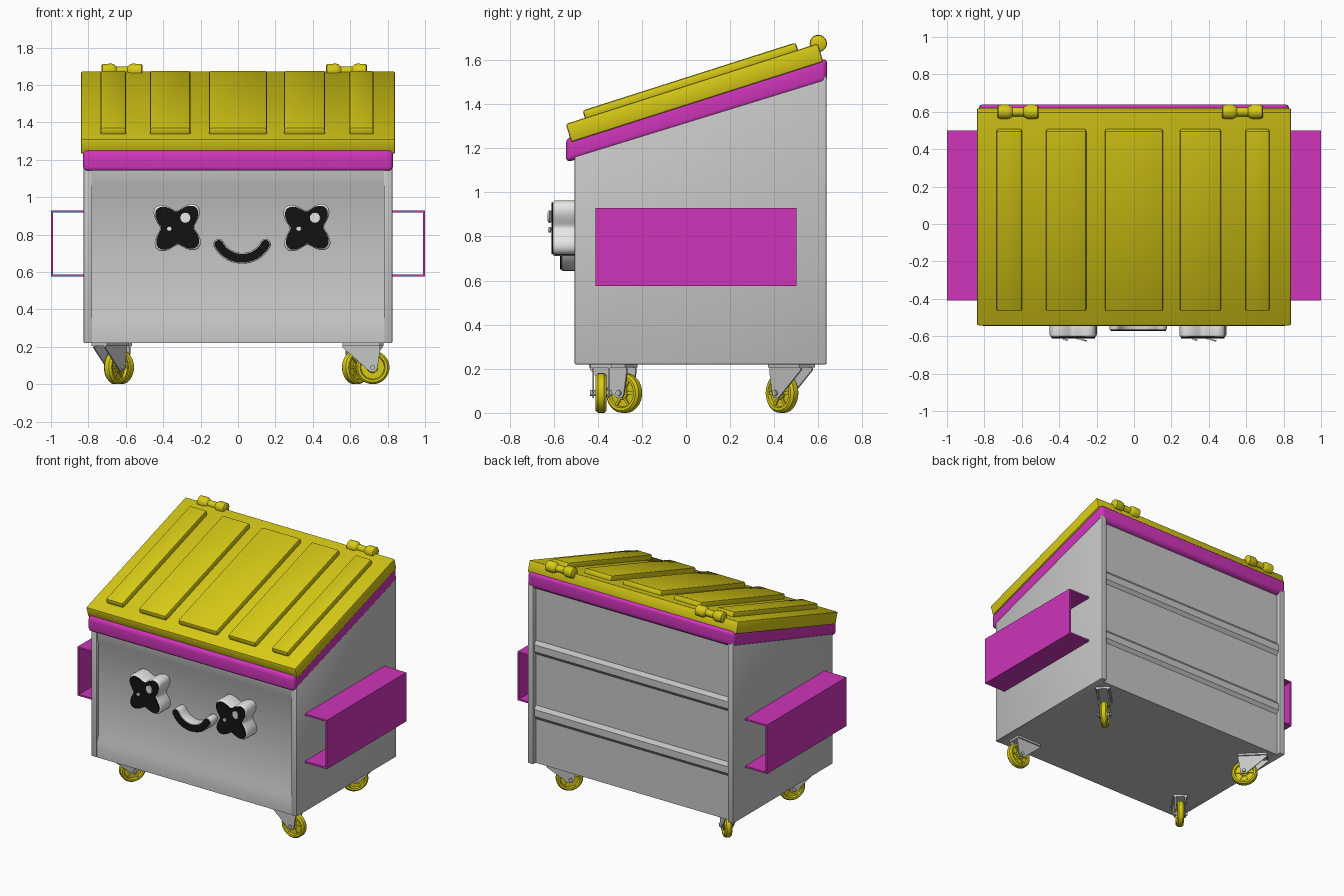
import bpy, bmesh, math
from mathutils import Matrix, Vector

if "Cube" in bpy.data.objects:
    bpy.data.objects.remove(bpy.data.objects["Cube"], do_unlink=True)


def material(name, rgb):
    m = bpy.data.materials.new(name)
    m.use_nodes = True
    m.diffuse_color = (*rgb, 1)
    m.node_tree.nodes["Principled BSDF"].inputs["Base Color"].default_value = (*rgb, 1)
    return m


GREY = material("light grey metal", (0.56, 0.57, 0.56))
YELLOW = material("yellow plastic", (0.68, 0.59, 0.008))
MAGENTA = material("magenta paint", (0.62, 0.035, 0.49))
BLACK = material("black", (0.006, 0.006, 0.006))
WHITE = material("white", (0.8, 0.8, 0.8))


def finish(name, bm, mat, bevel=0, segments=2, matrix=None):
    """Bevel the sharp edges, shade by angle and link the object."""
    bmesh.ops.recalc_face_normals(bm, faces=bm.faces)
    if bevel:
        sharp = [e for e in bm.edges if e.calc_face_angle(0) > math.radians(35)]
        bmesh.ops.bevel(bm, geom=sharp, offset=bevel, segments=segments,
                        profile=0.5, affect='EDGES', clamp_overlap=True)
    if matrix:
        bm.transform(matrix)
    mesh = bpy.data.meshes.new(name)
    bm.to_mesh(mesh)
    bm.free()
    mesh.materials.append(mat)
    mesh.shade_smooth()
    mesh.set_sharp_from_angle(angle=math.radians(38))
    ob = bpy.data.objects.new(name, mesh)
    bpy.context.scene.collection.objects.link(ob)
    return ob


def prism(name, pts, axis, lo, hi, mat, **kw):
    """Extrude a flat outline: (y, z) along x, or (x, z) along y."""
    bm = bmesh.new()

    def place(p, d):
        return (d, p[0], p[1]) if axis == 'x' else (p[0], d, p[1])
    face = bm.faces.new([bm.verts.new(place(p, lo)) for p in pts])
    top = bmesh.ops.extrude_face_region(bm, geom=[face])["geom"]
    shift = Vector(place((0, 0), hi - lo))
    bmesh.ops.translate(bm, vec=shift, verts=[g for g in top if isinstance(g, bmesh.types.BMVert)])
    return finish(name, bm, mat, **kw)


def lathe(name, profile, mat, sides=32, matrix=None):
    """Turn (x, radius) points around the x axis."""
    bm = bmesh.new()
    rings = []
    for x, r in profile:
        rings.append([bm.verts.new((x, r * math.cos(k * math.tau / sides), r * math.sin(k * math.tau / sides)))
                      for k in range(sides)])
    for a, b in zip(rings, rings[1:]):
        for k in range(sides):
            j = (k + 1) % sides
            bm.faces.new((a[k], a[j], b[j], b[k]))
    bm.faces.new(rings[0])
    bm.faces.new(rings[-1])
    return finish(name, bm, mat, matrix=matrix)


def box(name, x, y, z, mat, **kw):
    return prism(name, [(y[0], z[0]), (y[1], z[0]), (y[1], z[1]), (y[0], z[1])], 'x', x[0], x[1], mat, **kw)


# Bin body: pressed centre section between two flat side plates
rib = [(-0.05, 0), (-0.025, 0.02), (0.025, 0.02), (0.05, 0)]
body = [(-0.5, 0.22), (-0.5, 0.34), (-0.483, 0.38), (-0.483, 1.04), (-0.498, 1.07), (-0.498, 1.17), (0.605, 1.52)]
for height in (1.06, 0.59):
    body += [(0.605 + d, height - h) for h, d in rib]
body += [(0.605, 0.22)]
prism("bin_body", body, 'x', -0.785, 0.785, GREY)
side = [(-0.505, 0.22), (0.637, 0.22), (0.637, 1.53), (-0.505, 1.17)]
for s, tag in ((1, "left"), (-1, "right")):
    prism(tag + "_side_plate", side, 'x', s * 0.78, s * 0.825, GREY, bevel=0.005)
    # Fork pocket: open-ended channel
    channel = [(0.82, 0.575), (1, 0.575), (1, 0.93), (0.82, 0.93),
               (0.82, 0.918), (0.988, 0.918), (0.988, 0.587), (0.82, 0.587)]
    prism(tag + "_fork_pocket", [(s * x, z) for x, z in channel], 'y', -0.41, 0.5, MAGENTA)

# Rim under the lid
prism("rim", [(-0.545, 1.135), (0.64, 1.5), (0.64, 1.61), (-0.545, 1.245)], 'x', -0.83, 0.83,
      MAGENTA, bevel=0.026, segments=4)

# Sloping lid with raised panels
prism("lid", [(-0.52, 1.228), (0.622, 1.592), (0.598, 1.675), (-0.545, 1.31)], 'x', -0.84, 0.84,
      YELLOW, bevel=0.01)


def lid_z(y, up):
    return (y, 1.31 + 0.319 * (y + 0.545) + up)


panel = [lid_z(-0.455, -0.012), lid_z(0.512, -0.012), lid_z(0.497, 0.037), lid_z(-0.47, 0.037)]
for i, (x, w) in enumerate([(-0.667, 0.068), (-0.363, 0.108), (0, 0.155), (0.355, 0.11), (0.66, 0.065)]):
    prism(f"lid_panel_{i + 1}", panel, 'x', x - w, x + w, YELLOW, bevel=0.012)

# Waisted hinge rolls
half = [(0.11, 0.028), (0.104, 0.037), (0.055, 0.039), (0.04, 0.033), (0.03, 0.024)]
roll = half + [(-x, r) for x, r in reversed(half)]
for x, tag in ((0.58, "left"), (-0.62, "right")):
    lathe(tag + "_hinge", roll, YELLOW, matrix=Matrix.Translation((x, 0.6, 1.675)))


# Face
def blob(cx, cz, scale):
    pts = []
    for k in range(64):
        a = k * math.tau / 64
        r = scale * (0.125 + 0.033 * math.cos(4 * (a - math.radians(47))))
        pts.append((cx + r * math.cos(a), cz + r * math.sin(a)))
    return pts


def arc_band(cx, cz, radius, half_angle, width):
    """Smile outline: a bent strip with round ends."""
    pts = []
    n = 16

    def polar(a, r, ox=cx, oz=cz):
        return (ox + r * math.cos(a), oz + r * math.sin(a))
    a0, a1 = -math.pi / 2 - half_angle, -math.pi / 2 + half_angle
    pts += [polar(a0 + (a1 - a0) * k / n, radius + width) for k in range(n + 1)]
    pts += [polar(a1 + math.pi * k / 8, width, *polar(a1, radius)) for k in range(1, 8)]
    pts += [polar(a1 + (a0 - a1) * k / n, radius - width) for k in range(n + 1)]
    pts += [polar(a0 + math.pi + math.pi * k / 8, width, *polar(a0, radius)) for k in range(1, 8)]
    return pts


for cx, tag in ((0.368, "left"), (-0.325, "right")):
    prism(tag + "_eye_body", blob(cx, 0.837, 1), 'y', -0.604, -0.48, WHITE, bevel=0.012, segments=3)
    prism(tag + "_eye_front", blob(cx, 0.837, 0.93), 'y', -0.611, -0.602, BLACK)
    for dx, dz, r in ((0.045, 0.053, 0.028), (-0.042, -0.006, 0.013)):
        lathe(tag + "_eye_glint", [(-0.004, r), (0.004, r)], WHITE, sides=20,
              matrix=Matrix.Translation((cx + dx, -0.618, 0.837 + dz)) @ Matrix.Rotation(math.radians(75), 4, 'Z'))
prism("smile_body", arc_band(0.022, 0.815, 0.142, 1.08, 0.029), 'y', -0.565, -0.48, WHITE, bevel=0.006)
prism("smile_front", arc_band(0.022, 0.815, 0.142, 1.08, 0.023), 'y', -0.572, -0.563, BLACK)

# Swivel casters, each trailing its own way
TRAIL = 0.08
tyre = [(0.02, 0.022), (0.02, 0.028), (0.01, 0.03), (0.01, 0.062), (0.024, 0.067), (0.025, 0.08), (0.014, 0.09)]
wheel = tyre + [(-x, r) for x, r in reversed(tyre)]
fork = [(-0.08, 0.215), (0.12, 0.215), (0.12, 0.18), (0.105, 0.085),
        (0.095, 0.068), (0.065, 0.068), (0.045, 0.085), (-0.08, 0.195)]
casters = [("front_left", 0.64, -0.385, -90), ("front_right", -0.696, -0.346, -35),
           ("back_left", 0.687, 0.492, 135), ("back_right", -0.687, 0.492, -135)]
for tag, x, y, turn in casters:
    base = Matrix.Translation((x, y, 0)) @ Matrix.Rotation(math.radians(turn), 4, 'Z')
    hub = base @ Matrix.Translation((0, TRAIL, 0.09))
    box(tag + "_caster_plate", (-0.05, 0.05), (-0.08, 0.12), (0.205, 0.222), GREY, matrix=base)
    for s in (1, -1):
        prism(tag + "_caster_fork", fork, 'x', s * 0.032, s * 0.04, GREY, matrix=base)
    lathe(tag + "_axle", [(-0.05, 0.013), (0.05, 0.013)], GREY, sides=12, matrix=hub)
    lathe(tag + "_wheel", wheel, YELLOW, matrix=hub)
    for k in range(3):
        box(tag + "_wheel_spoke", (-0.017, 0.017), (-0.065, 0.065), (-0.006, 0.006), YELLOW,
            matrix=hub @ Matrix.Rotation(k * math.pi / 3, 4, 'X'))
